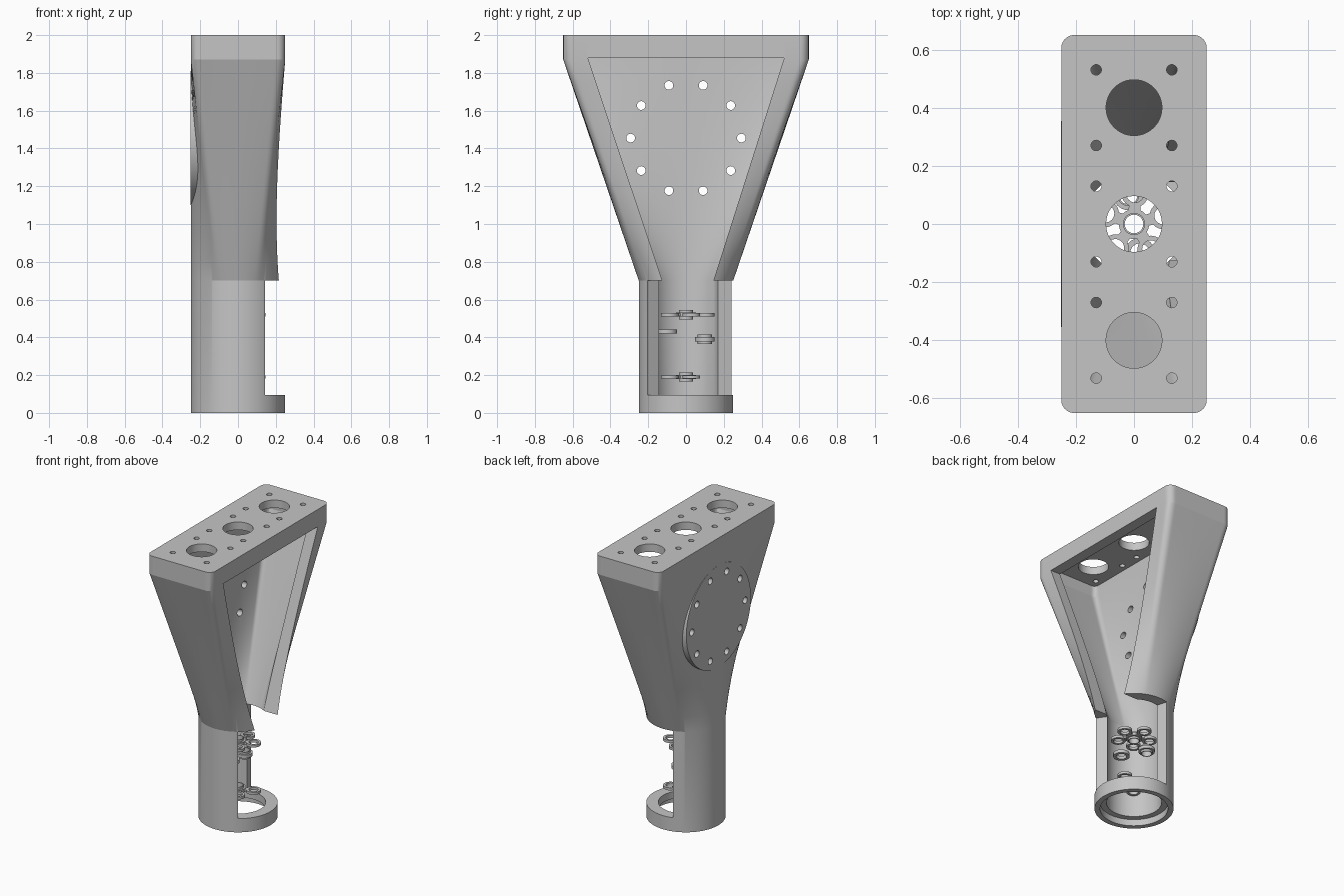
import bpy, bmesh
from math import sin, cos, pi, radians, tau
from mathutils import Matrix, Vector

if "Cube" in bpy.data.objects:
    bpy.data.objects.remove(bpy.data.objects["Cube"])

grey = bpy.data.materials.new("plain_grey")
grey.use_nodes = True
grey.diffuse_color = (0.56, 0.56, 0.56, 1)
grey.node_tree.nodes["Principled BSDF"].inputs["Base Color"].default_value = grey.diffuse_color

N = 320  # points around each body section
STEPS = 10  # sections along the flare


def make_object(name, bm):
    bmesh.ops.recalc_face_normals(bm, faces=bm.faces)
    mesh = bpy.data.meshes.new(name)
    bm.to_mesh(mesh)
    bm.free()
    mesh.materials.append(grey)
    ob = bpy.data.objects.new(name, mesh)
    bpy.context.collection.objects.link(ob)
    return ob


def loft(name, rings):
    bm = bmesh.new()
    loops = [[bm.verts.new(p) for p in ring] for ring in rings]
    for a, b in zip(loops, loops[1:]):
        for i in range(len(a)):
            j = (i + 1) % len(a)
            bm.faces.new((a[i], a[j], b[j], b[i]))
    bm.faces.new(loops[0])
    bm.faces.new(loops[-1])
    return make_object(name, bm)


def add_cylinder(bm, r, start, end, segments=48):
    start, end = Vector(start), Vector(end)
    axis = end - start
    turn = Vector((0, 0, 1)).rotation_difference(axis).to_matrix().to_4x4()
    bmesh.ops.create_cone(bm, cap_ends=True, segments=segments, radius1=r, radius2=r,
                          depth=axis.length,
                          matrix=Matrix.Translation((start + end) / 2) @ turn)


def cylinders(name, items):
    bm = bmesh.new()
    for item in items:
        add_cylinder(bm, *item)
    return make_object(name, bm)


def activate(ob):
    bpy.ops.object.select_all(action='DESELECT')
    ob.select_set(True)
    bpy.context.view_layer.objects.active = ob


def combine(ob, other, operation):
    activate(ob)
    mod = ob.modifiers.new(operation.lower(), 'BOOLEAN')
    mod.operation, mod.solver, mod.object = operation, 'EXACT', other
    bpy.ops.object.modifier_apply(modifier=mod.name)
    bpy.data.objects.remove(other)


def smooth(ob):
    activate(ob)
    bpy.ops.object.shade_smooth_by_angle(angle=radians(17))


def slab_point(i, hx, hy, r):
    # Point at an even arc length along one quarter of the rounded rectangle
    q, k = divmod(i, N // 4)
    if q % 2:
        k = N // 4 - k
    arc = r * pi / 2
    d = (hx + hy - 2 * r + arc) * k / (N // 4)
    if d < hy - r:
        x, y = hx, d
    elif d < hy - r + arc:
        a = (d - hy + r) / r
        x, y = hx - r + r * cos(a), hy - r + r * sin(a)
    else:
        x, y = hx - r - (d - hy + r - arc), hy
    return Vector((x if q in (0, 3) else -x, y if q < 2 else -y, 0))


def flared_tube(name, radius, hx, hy, corner, bottom, top):
    # Round tube widening into a rounded rectangle
    def section(t, z):
        return [Vector((radius * cos(tau * i / N), radius * sin(tau * i / N), 0))
                .lerp(slab_point(i, hx, hy, corner), t) + Vector((0, 0, z)) for i in range(N)]
    rings = [section(0, bottom)]
    rings += [section(k / STEPS, 0.7 + 1.17 * k / STEPS) for k in range(STEPS + 1)]
    rings.append(section(1, top))
    return loft(name, rings)


# Body with a flat round boss on the closed side
body = flared_tube("body", 0.25, 0.25, 0.65, 0.045, 0, 2)
combine(body, cylinders("boss", [(0.355, (-0.251, 0, 1.455), (-0.19, 0, 1.455), 96)]), 'UNION')

# Hollow inside: bore and head cavity in one, with a wider step at the foot
combine(body, flared_tube("hollow", 0.175, 0.175, 0.59, 0.03, -0.1, 1.945), 'DIFFERENCE')
combine(body, cylinders("foot_step", [(0.215, (0, 0, -0.1), (0, 0, 0.045), 64)]), 'DIFFERENCE')

# Radial window in the tube
angles = [radians(-55 + 161 * k / 8) for k in range(9)]
window = [(0, 0)] + [(0.4 * cos(a), 0.4 * sin(a)) for a in angles]
combine(body, loft("window", [[(x, y, z) for x, y in window] for z in (0.095, 0.7)]), 'DIFFERENCE')

# Tapered opening in the +x side of the head
outline = [(-0.122, 0.69), (0.142, 0.69), (0.52, 1.88), (-0.52, 1.88)]
combine(body, loft("opening", [[(x, y, z) for y, z in outline] for x in (0, 0.4)]), 'DIFFERENCE')

# Holes through the head plate and the boss
holes = [(0.096, (0, y, 1.8), (0, y, 2.1), 48) for y in (-0.4, 0, 0.4)]
holes += [(0.018, (x, s * y, 1.9), (x, s * y, 2.1), 28)
          for x in (-0.13, 0.13) for s in (-1, 1) for y in (0.13, 0.27, 0.53)]
for k in range(10):
    y, z = 0.293 * cos(tau * k / 10), 1.455 + 0.293 * sin(tau * k / 10)
    holes.append((0.023, (-0.4, y, z), (-0.05, y, z), 28))
combine(body, cylinders("holes", holes), 'DIFFERENCE')
smooth(body)


# Small guide rings inside the tube
def tube_ring(bm, x, y, z, outer, inner, h):
    profile = [(inner, -h / 2), (outer, -h / 2), (outer, h / 2), (inner, h / 2)]
    n = 32
    loops = [[bm.verts.new((x + r * cos(tau * i / n), y + r * sin(tau * i / n), z + dz))
              for i in range(n)] for r, dz in profile]
    for a, b in zip(loops, loops[1:] + loops[:1]):
        for i in range(n):
            bm.faces.new((a[i], a[(i + 1) % n], b[(i + 1) % n], b[i]))


def guide(name, x, y, z, collar=True, arms=()):
    bm = bmesh.new()
    tube_ring(bm, x, y, z, 0.052, 0.033, 0.022)
    if collar:
        tube_ring(bm, x, y, z, 0.038, 0.032, 0.05)
    for deg in arms:
        c, s = cos(radians(deg)), sin(radians(deg))
        tube_ring(bm, x + 0.104 * c, y + 0.104 * s, z, 0.046, 0.03, 0.018)
        bar = (Matrix.Translation((x + 0.056 * c, y + 0.056 * s, z))
               @ Matrix.Rotation(radians(deg), 4, 'Z') @ Matrix.Diagonal((0.03, 0.04, 0.012, 1)))
        bmesh.ops.create_cube(bm, size=1, matrix=bar)
    smooth(make_object(name, bm))


guide("upper_guide", 0, 0, 0.52, arms=[16 + 72 * k for k in range(5)])
guide("lower_guide", 0, 0, 0.19, arms=(16, -56, -128))
guide("front_guide", 0.02, -0.1, 0.43, collar=False)
guide("back_guide", -0.02, 0.1, 0.39)
